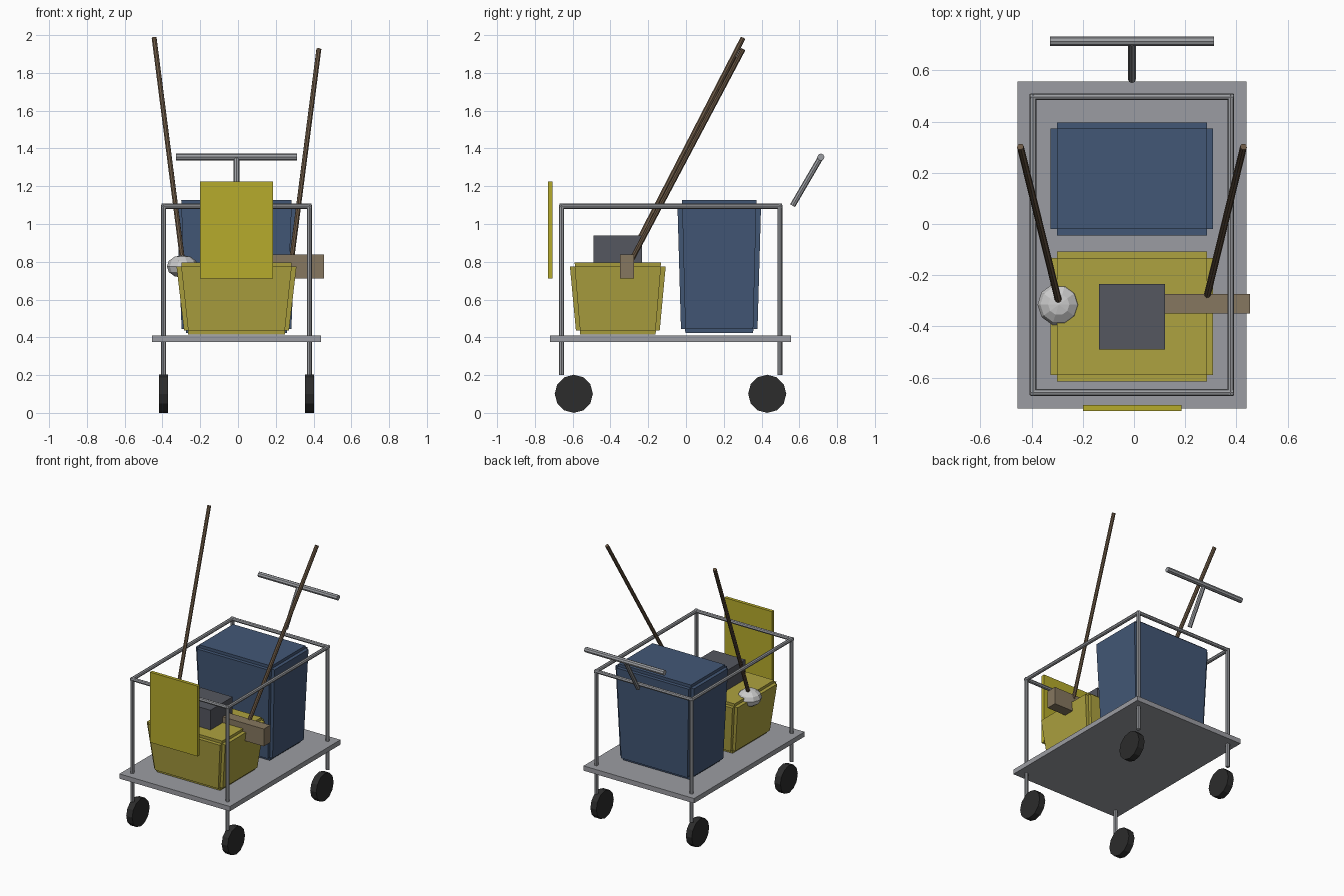
import bpy, bmesh
from math import radians
from mathutils import Vector, Matrix

if "Cube" in bpy.data.objects:
    bpy.data.objects.remove(bpy.data.objects["Cube"])

CX = -0.008          # cart's own centre line


def material(name, rgb):
    m = bpy.data.materials.new(name)
    m.diffuse_color = (*rgb, 1)
    m.use_nodes = True
    m.node_tree.nodes["Principled BSDF"].inputs["Base Color"].default_value = m.diffuse_color
    return m


STEEL = material("steel", (0.33, 0.34, 0.36))
DECK = material("deck_grey", (0.33, 0.335, 0.36))
BLUE = material("bin_blue", (0.055, 0.095, 0.18))
YELLOW = material("bucket_yellow", (0.42, 0.36, 0.05))
SIGN = material("sign_yellow", (0.47, 0.41, 0.025))
DARK = material("dark_grey", (0.09, 0.095, 0.115))
RUBBER = material("rubber", (0.025, 0.025, 0.025))
WOOD = material("wood", (0.15, 0.10, 0.06))
BRISTLE = material("bristle", (0.24, 0.185, 0.115))
COTTON = material("cotton", (0.65, 0.65, 0.62))


def finish(bm, name, mat):
    me = bpy.data.meshes.new(name)
    bmesh.ops.recalc_face_normals(bm, faces=bm.faces)
    bm.to_mesh(me)
    bm.free()
    me.materials.append(mat)
    ob = bpy.data.objects.new(name, me)
    bpy.context.collection.objects.link(ob)
    return ob


def add_box(bm, lo, hi):
    lo, hi = Vector(lo), Vector(hi)
    m = Matrix.Translation((lo + hi) / 2) @ Matrix.Diagonal((*(hi - lo), 1))
    return bmesh.ops.create_cube(bm, size=1, matrix=m)["verts"]


def box(name, lo, hi, mat):
    bm = bmesh.new()
    add_box(bm, lo, hi)
    return finish(bm, name, mat)


def rod(name, a, b, r, mat, sides=8):
    a, b = Vector(a), Vector(b)
    d = b - a
    m = Matrix.Translation((a + b) / 2) @ d.to_track_quat('Z', 'Y').to_matrix().to_4x4()
    bm = bmesh.new()
    bmesh.ops.create_cone(bm, cap_ends=True, segments=sides, radius1=r, radius2=r,
                          depth=d.length, matrix=m)
    return finish(bm, name, mat)


def tub(name, cy, w, d, z0, z1, taper, mat, step=0.025):
    """Tapered tub with stepped edges: three crossing boxes narrowed downwards."""
    bm = bmesh.new()
    for sx, sy, sz in ((0, 1, 1), (1, 0, 1), (1, 1, 0)):
        x, y, s = w / 2 - sx * step, d / 2 - sy * step, sz * step * 0.85
        for v in add_box(bm, (-x, -y, z0 + s), (x, y, z1 - s)):
            if v.co.z < (z0 + z1) / 2:
                v.co.x *= taper
                v.co.y *= taper
    bmesh.ops.translate(bm, verts=bm.verts, vec=(CX, cy, 0))
    return finish(bm, name, mat)


# Deck
box("deck", (-0.455, -0.721, 0.374), (0.439, 0.557, 0.409), DECK)

# Posts, top rails and wheels
X, YF, YB, ZT, R = 0.386, -0.659, 0.497, 1.094, 0.0135
for sx, side in ((-1, "left"), (1, "right")):
    x = CX + sx * X
    for y, wy, end in ((YF, -0.594, "front"), (YB, 0.430, "back")):
        rod(f"{end}_{side}_post", (x, y, 0.2), (x, y, ZT + 0.006), R, STEEL)
        rod(f"{end}_{side}_wheel", (x - 0.024, wy, 0.101), (x + 0.024, wy, 0.101),
            0.101, RUBBER, 12)
    rod(f"{side}_rail", (x, YF - 0.01, ZT), (x, YB + 0.01, ZT), R, STEEL)
for y, end in ((YF, "front"), (YB, "back")):
    rod(f"{end}_rail", (CX - X - 0.01, y, ZT), (CX + X + 0.01, y, ZT), R, STEEL)

# Push handle
rod("handle_stem", (CX, 0.564, 1.097), (CX, 0.714, 1.354), 0.015, STEEL)
rod("handle_bar", (CX - 0.32, 0.714, 1.354), (CX + 0.32, 0.714, 1.354), 0.019, STEEL)

# Waste bin, mop bucket and wringer
tub("waste_bin", 0.176, 0.635, 0.443, 0.424, 1.127, 0.915, BLUE)
tub("mop_bucket", -0.361, 0.635, 0.507, 0.414, 0.796, 0.875, YELLOW)
box("wringer", (-0.136, -0.491, 0.74), (0.121, -0.234, 0.94), DARK)

# Caution board on the front
box("caution_board", (-0.200, -0.731, 0.711), (0.185, -0.707, 1.225), SIGN)

# Mop: pole and squashed faceted head
rod("mop_pole", (-0.294, -0.304, 0.81), (-0.444, 0.302, 1.985), 0.0135, WOOD)
bm = bmesh.new()
bmesh.ops.create_uvsphere(
    bm, u_segments=10, v_segments=6, radius=1,
    matrix=Matrix.Translation((-0.294, -0.315, 0.775))
    @ Matrix.Diagonal((0.083, 0.083, 0.06, 1)) @ Matrix.Rotation(radians(90), 4, 'Z'))
finish(bm, "mop_head", COTTON)

# Broom: pole and bristle block
rod("broom_pole", (0.280, -0.304, 0.78), (0.428, 0.302, 1.925), 0.0135, WOOD)
box("broom_head", (0.119, -0.350, 0.711), (0.454, -0.274, 0.838), BRISTLE)
